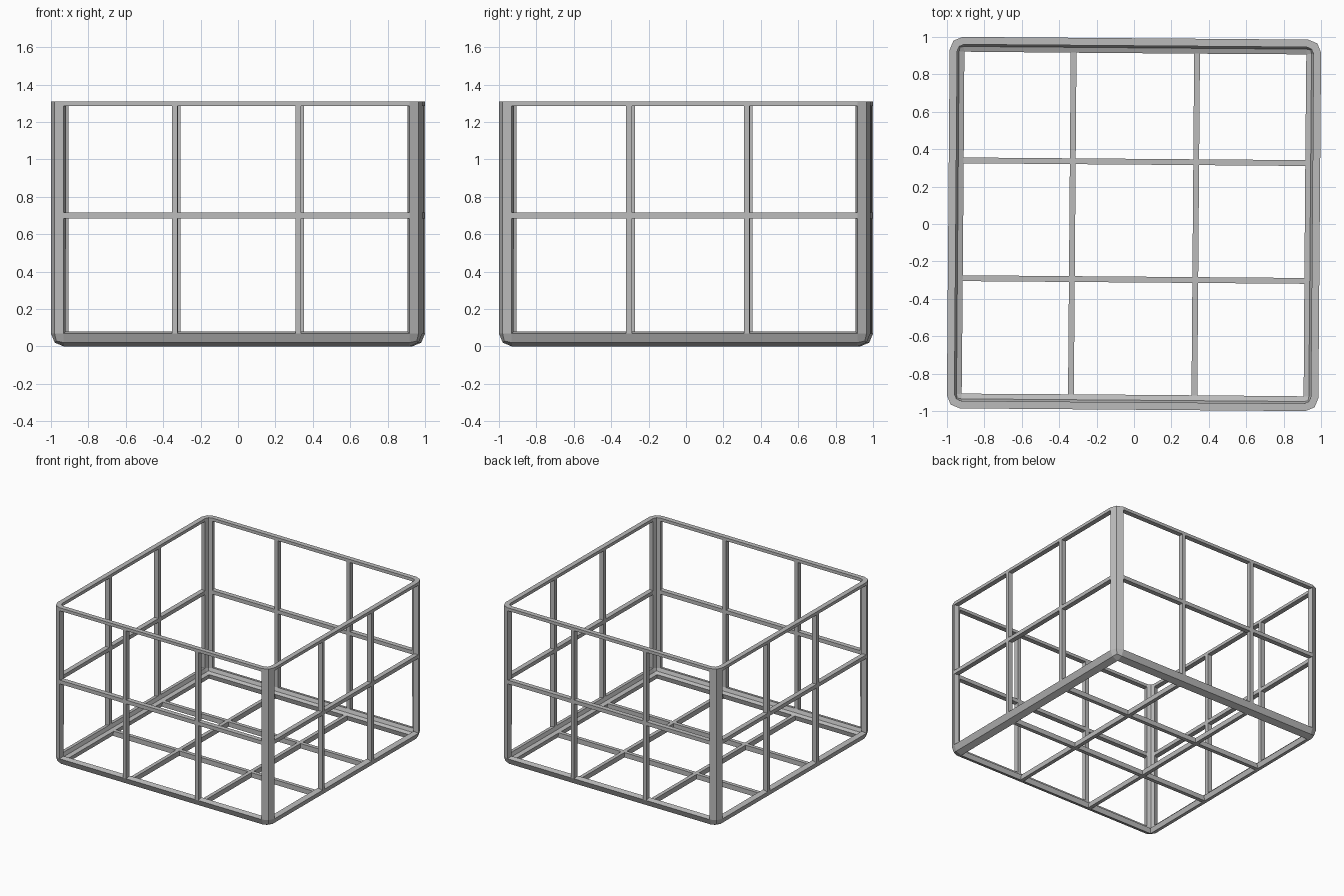
import bpy, bmesh, math
from mathutils import Vector

if "Cube" in bpy.data.objects:
    bpy.data.objects.remove(bpy.data.objects["Cube"], do_unlink=True)

HALF = 0.993      # half width of the square crate
HEIGHT = 1.31
ROUND = 0.069     # rounding of the posts and bottom rails
BAR = 0.031       # bar width
WALL = 0.04       # depth of all bars
BARS = {"x": (-0.33, 0.33), "y": (-0.297, 0.333), "z": (0.7,)}
AXES = "xyz"

grey = bpy.data.materials.new("grey_metal")
grey.use_nodes = True
grey.diffuse_color = (0.5, 0.5, 0.5, 1)
grey.node_tree.nodes["Principled BSDF"].inputs["Base Color"].default_value = (0.5, 0.5, 0.5, 1)

# Open box with rounded corner posts and bottom rails
bm = bmesh.new()
bmesh.ops.create_cube(bm, size=1)
for v in bm.verts:
    v.co = Vector((v.co.x * 2 * HALF, v.co.y * 2 * HALF, (v.co.z + 0.5) * HEIGHT))
top = [f for f in bm.faces if f.normal.z > 0.9]
bmesh.ops.delete(bm, geom=top, context='FACES_ONLY')
folds = [e for e in bm.edges if len(e.link_faces) == 2]
bmesh.ops.bevel(bm, geom=folds, offset=ROUND, offset_type='OFFSET',
                segments=2, profile=0.5, affect='EDGES')
bm.normal_update()


def is_panel(face):
    return max(abs(c) for c in face.normal) > 0.999


def cut(axis, position):
    """Split the flat panels along one side of a bar."""
    faces = [f for f in bm.faces if is_panel(f)]
    edges = {e for f in faces for e in f.edges}
    verts = {v for f in faces for v in f.verts}
    point, normal = Vector(), Vector()
    point[axis], normal[axis] = position, 1
    bmesh.ops.bisect_plane(bm, geom=faces + list(edges) + list(verts),
                           plane_co=point, plane_no=normal)
    bm.normal_update()


# Mark out the bars and the top rail
for i, name in enumerate(AXES):
    for centre in BARS[name]:
        cut(i, centre - BAR / 2)
        cut(i, centre + BAR / 2)
rail = HEIGHT - 0.025
cut(2, rail)


def is_window(face):
    if not is_panel(face):
        return False
    c = face.calc_center_median()
    if c.z > rail:
        return False
    for i, name in enumerate(AXES):
        if abs(face.normal[i]) < 0.5:
            if any(abs(c[i] - b) < BAR / 2 for b in BARS[name]):
                return False
    return True


# Open the windows between the bars
bmesh.ops.delete(bm, geom=[f for f in bm.faces if is_window(f)], context='FACES')
bmesh.ops.recalc_face_normals(bm, faces=bm.faces[:])
bm.normal_update()
if sum(f.normal.dot(f.calc_center_median() - Vector((0, 0, HEIGHT / 2))) for f in bm.faces) < 0:
    bmesh.ops.reverse_faces(bm, faces=bm.faces[:])

mesh = bpy.data.meshes.new("crate_frame")
bm.to_mesh(mesh)
bm.free()
mesh.materials.append(grey)
crate = bpy.data.objects.new("crate_frame", mesh)
bpy.context.collection.objects.link(crate)
crate.rotation_euler.z = math.radians(-0.45)

# Give the bars their depth
depth = crate.modifiers.new("bar_depth", 'SOLIDIFY')
depth.thickness = WALL
depth.offset = -1
depth.use_even_offset = True
